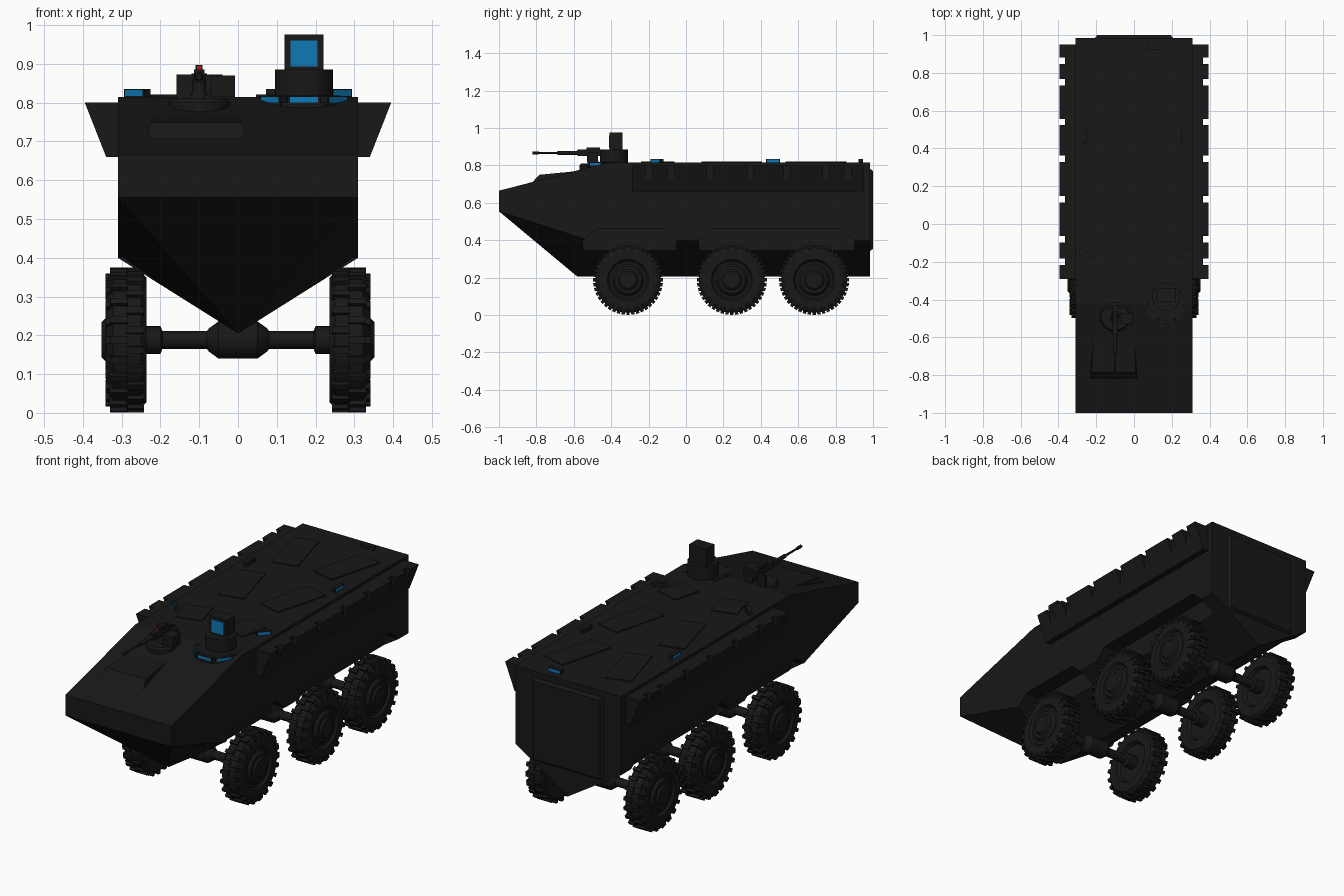
import bpy, bmesh
from math import radians, pi, cos, sin
from mathutils import Matrix, Vector

if "Cube" in bpy.data.objects:
    bpy.data.objects.remove(bpy.data.objects["Cube"])


def material(name, rgb):
    m = bpy.data.materials.new(name)
    m.diffuse_color = (*rgb, 1)
    m.use_nodes = True
    m.node_tree.nodes["Principled BSDF"].inputs["Base Color"].default_value = m.diffuse_color
    return m


DARK = material("dark_paint", (0.009, 0.009, 0.009))
BLUE = material("blue_glass", (0.005, 0.19, 0.47))
RED = material("red_lens", (0.5, 0.01, 0.01))


def finish(name, bm, mat=DARK, smooth=False):
    bmesh.ops.recalc_face_normals(bm, faces=bm.faces[:])
    me = bpy.data.meshes.new(name)
    bm.to_mesh(me)
    bm.free()
    me.materials.append(mat)
    ob = bpy.data.objects.new(name, me)
    bpy.context.collection.objects.link(ob)
    if smooth:
        bpy.ops.object.select_all(action='DESELECT')
        bpy.context.view_layer.objects.active = ob
        ob.select_set(True)
        bpy.ops.object.shade_smooth_by_angle(angle=radians(30))
    return ob


def add_box(bm, lo, hi, mat=Matrix()):
    size = [b - a for a, b in zip(lo, hi)]
    mid = [(a + b) / 2 for a, b in zip(lo, hi)]
    bmesh.ops.create_cube(bm, size=1, matrix=mat @ Matrix.Translation(mid) @ Matrix.Diagonal((*size, 1)))


def box(name, lo, hi, mat=DARK, xf=Matrix()):
    bm = bmesh.new()
    add_box(bm, lo, hi, xf)
    return finish(name, bm, mat)


def solid(name, pts):
    """Convex solid around a few corner points."""
    bm = bmesh.new()
    bmesh.ops.convex_hull(bm, input=[bm.verts.new(p) for p in pts])
    bmesh.ops.dissolve_limit(bm, angle_limit=0.01, verts=bm.verts[:], edges=bm.edges[:])
    return finish(name, bm)


def add_prism(bm, profile, a, b, place):
    rings = [[bm.verts.new(place(u, v, w)) for u, v in profile] for w in (a, b)]
    bm.faces.new(rings[0])
    bm.faces.new(rings[1])
    for i in range(len(profile)):
        j = (i + 1) % len(profile)
        bm.faces.new((rings[0][i], rings[0][j], rings[1][j], rings[1][i]))


def lathe_bm(profile, axis, segs=32):
    """Profile is (distance along axis, radius)."""
    bm = bmesh.new()
    side = {'X': Vector((0, 0, 1)), 'Y': Vector((0, 0, 1)), 'Z': Vector((1, 0, 0))}[axis]
    ax = Vector([float(axis == c) for c in 'XYZ'])
    vs = [bm.verts.new(ax * h + side * r) for h, r in profile]
    es = [bm.edges.new(p) for p in zip(vs, vs[1:])]
    bmesh.ops.spin(bm, geom=vs + es, cent=(0, 0, 0), axis=ax, angle=2 * pi, steps=segs)
    bmesh.ops.remove_doubles(bm, verts=bm.verts[:], dist=1e-5)
    return bm


def lathe(name, profile, axis, loc, segs=32):
    ob = finish(name, lathe_bm(profile, axis, segs), smooth=True)
    ob.location = loc
    return ob


def cut(ob, bm):
    cutter = finish("cutter", bm)
    mod = ob.modifiers.new("cut", 'BOOLEAN')
    mod.operation, mod.solver, mod.object = 'DIFFERENCE', 'EXACT', cutter
    bpy.context.view_layer.objects.active = ob
    bpy.ops.object.modifier_apply(modifier="cut")
    bpy.data.objects.remove(cutter)


# Hull with V-shaped belly, wheel wells cut into both sides
pts = [(0, -.58, .205), (0, .985, .205)]
for s in (-1, 1):
    pts += [(s * .31, y, z) for y, z in
            ((-1, .665), (-.42, .815), (.985, .815), (-1, .555), (-.52, .40), (.985, .40))]
hull = solid("hull", pts)
wells = bmesh.new()
for y0, y1 in ((-.55, -.05), (.07, .90)):
    prof = [(y0, .1), (y0, .40), (y0 + .07, .46), (y1 - .07, .46), (y1, .40), (y1, .1)]
    for s in (-1, 1):
        add_prism(wells, prof, s * .225, s * .45, lambda u, v, w: (w, u, v))
cut(hull, wells)

# Slanted side armour boxes with notches along the upper edge
for s, side in ((-1, "left"), (1, "right")):
    bm = bmesh.new()
    add_prism(bm, [(.30, .66), (.34, .66), (.395, .80), (.30, .80)], -.29, .95,
              lambda u, v, w: (s * u, w, v))
    armour = finish(side + "_side_armour", bm)
    notches = bmesh.new()
    for y in (-.20, -.08, .13, .345, .54, .75, .865):
        x = sorted((s * .365, s * .45))
        add_box(notches, (x[0], y - .017, .70), (x[1], y + .017, .79 + .03))
    cut(armour, notches)

# Rear ramp with inner door panel
solid("rear_ramp", [(sx * x, y, z) for sx in (-1, 1) for x, y, z in
                    ((.21, .98, .34), (.21, .98, .785), (.195, 1, .355), (.195, 1, .77))])
box("rear_door_panel", (-.13, .99, .42), (.13, 1.0, .72))
for z in (.46, .64):
    box("door_hinge", (.13, .985, z), (.17, 1.0, z + .04))

# Engine cover on the sloped front, with lip
solid("engine_cover", [(-.235, -.83, .70), (.02, -.83, .70), (-.225, -.785, .75), (.01, -.785, .75),
                       (-.21, -.53, .775), (-.005, -.53, .775), (-.21, -.53, .74), (-.005, -.53, .74)])

# Roof hatches, slightly raised and turned
for s in (-1, 1):
    for y, length in ((.695, .30), (.245, .30), (-.15, .15)):
        xf = Matrix.Translation((s * .15, y, .815)) @ Matrix.Rotation(s * radians(-15), 4, 'Z')
        box("roof_hatch", (-.067, -length / 2, -.01), (.067, length / 2, .006), xf=xf)


# Periscopes: dark housing with a blue window (angle 0 faces the front)
def periscope(x, y, z, deg, w=.075, h=.02):
    xf = Matrix.Translation((x, y, z)) @ Matrix.Rotation(radians(deg), 4, 'Z')
    box("periscope", (-w / 2, -.01, -.01), (w / 2, .012, h), xf=xf)
    box("periscope_window", (-w / 2 + .006, -.012, .002), (w / 2 - .006, -.009, h - .003), BLUE, xf)


for s in (-1, 1):
    periscope(s * .26, -.155, .815, s * 45)
    periscope(s * .26, .465, .815, s * 90)
periscope(.11, .935, .815, 180)

# Commander's cupola: base ring, drum, sight box
cx, cy = .17, -.40
lathe("cupola_base", [(.75, 0), (.75, .115), (.80, .115), (.80, .10), (.818, .095), (.818, 0)], 'Z', (cx, cy - .015, 0))
lathe("cupola_drum", [(.81, 0), (.81, .075), (.885, .075), (.885, 0)], 'Z', (cx, cy + .015, 0))
box("sight_box", (.12, -.41, .88), (.22, -.34, .975))
box("sight_window", (.135, -.413, .893), (.205, -.408, .96), BLUE)
for a in (-105, -52, 0, 52, 105):
    r = radians(a)
    periscope(cx + sin(r) * .10, cy - .015 - cos(r) * .10, .798, a, .085, .019)

# Machine gun on its ring mount
gx, gy = -.10, -.49
lathe("gun_ring", [(.75, 0), (.75, .08), (.80, .08), (.81, .072), (.81, 0)], 'Z', (gx, gy, 0))
lathe("gun_pedestal", [(.80, 0), (.80, .03), (.83, .018), (.86, .018), (.86, 0)], 'Z', (gx, gy, 0), 16)
lathe("gun_barrel", [(-.82, 0), (-.82, .008), (-.79, .008), (-.785, .005), (-.69, .006), (-.685, .010),
                     (-.56, .012), (-.56, 0)], 'Y', (gx, 0, .867), 12)
box("gun_receiver", (gx - .014, -.58, .85), (gx + .014, -.43, .885))
box("gun_grip", (gx - .02, -.43, .855), (gx + .02, -.415, .875))
box("gun_sight", (gx - .009, -.53, .88), (gx + .009, -.46, .897))
box("sight_lens", (gx - .006, -.533, .884), (gx + .006, -.529, .895), RED)
box("ammo_box", (-.07, -.53, .815), (-.008, -.47, .87))
box("ammo_tray", (-.10, -.51, .805), (-.03, -.48, .82))
for x in (-.158, -.085):
    box("gun_shield", (x, -.45, .805), (x + .045, -.435, .873))

# Wheel: turned tyre and hub with staggered tread lugs
R = .188
bm = lathe_bm([(.352, 0), (.352, .045), (.342, .055), (.342, .072), (.328, .085), (.328, .10), (.34, .11), (.34, .15),
               (.322, .176), (.25, .176), (.236, .16), (.236, .11), (.255, .10), (.255, 0)], 'X', 40)
for i in range(44):
    rot = Matrix.Rotation(2 * pi * i / 44, 4, 'X')
    x0, x1 = ((.242, .288), (.284, .33))[i % 2]
    add_box(bm, (x0, -.009, .165), (x1, .009, R - .001), rot)
    if i % 2:
        add_box(bm, (.318, -.009, .145), (.341, .009, .172), rot)
wheel = finish("wheel", bm, smooth=True)

# Three axles, each with differential, flanges and two wheels
for n, y in enumerate((-.31, .245, .685)):
    for s in (0, 1):
        w = wheel if n + s == 0 else wheel.copy()
        if w is not wheel:
            bpy.context.collection.objects.link(w)
        w.location = (0, y, R)
        w.rotation_euler = (0, 0, pi * s)
    half = [(.05, .048), (.075, .03), (.08, .023), (.195, .023), (.20, .036), (.24, .036), (.26, .036), (.26, 0)]
    prof = [(-x, r) for x, r in reversed(half)] + half
    lathe("axle", prof, 'X', (0, y, R), 20)
    # Suspension strut up into the belly
    box("axle_bracket", (-.03, y - .03, R), (.03, y + .03, .26))
